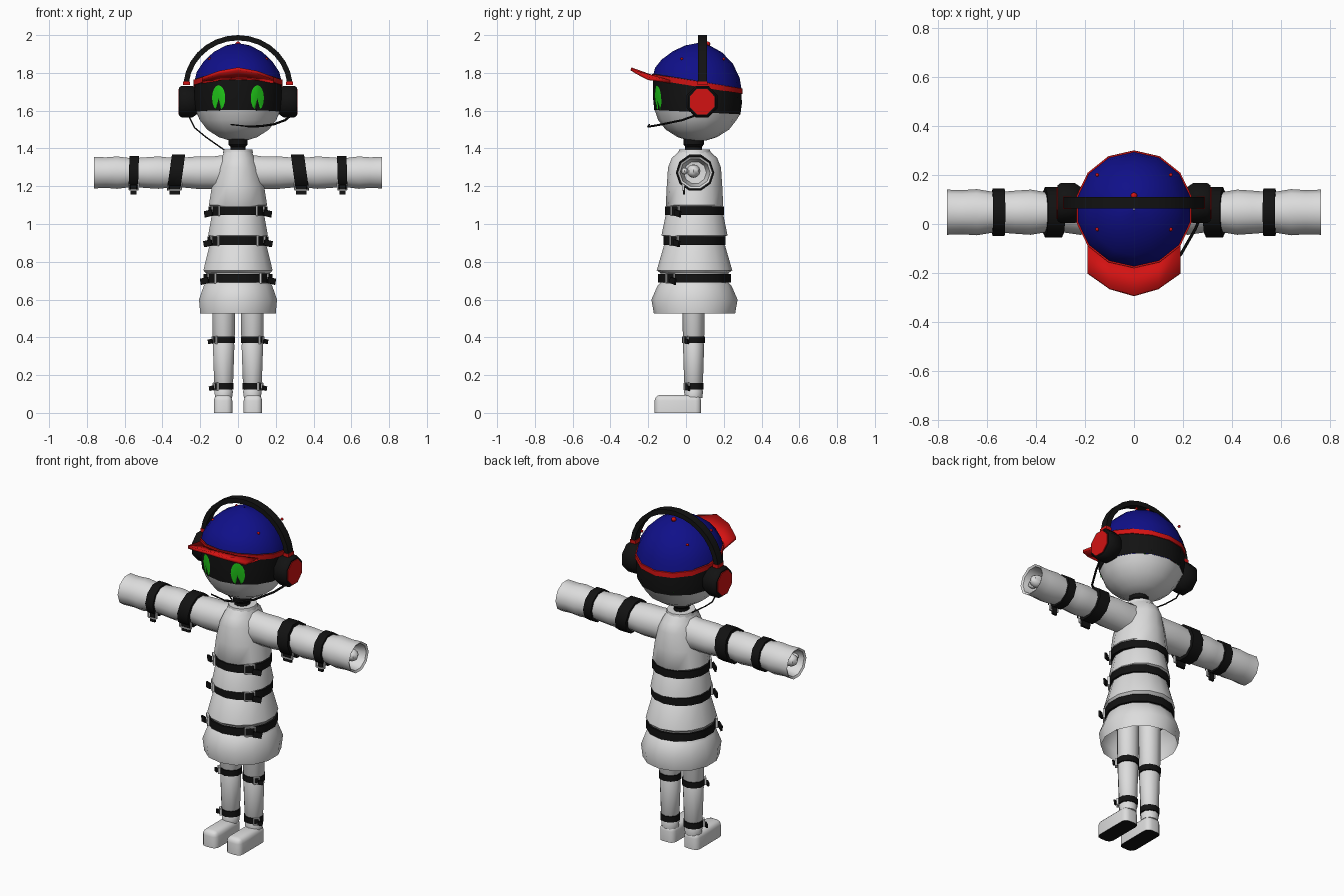
import bpy, bmesh, math
from mathutils import Matrix, Vector

if "Cube" in bpy.data.objects:
    bpy.data.objects.remove(bpy.data.objects["Cube"])


def mat(name, r, g, b):
    m = bpy.data.materials.new(name)
    m.diffuse_color = (r, g, b, 1)
    m.use_nodes = True
    m.node_tree.nodes["Principled BSDF"].inputs["Base Color"].default_value = m.diffuse_color
    return m


WHITE = mat("cloth_white", .72, .72, .72)
BLACK = mat("strap_black", .006, .006, .006)
RED = mat("cap_red", .65, .006, .006)
BLUE = mat("cap_blue", .005, .005, .25)
GREEN = mat("eye_green", .015, .6, .01)


def obj(name, bm, mats, mirror=False):
    me = bpy.data.meshes.new(name)
    bm.to_mesh(me)
    bm.free()
    for m in mats if isinstance(mats, list) else [mats]:
        me.materials.append(m)
    o = bpy.data.objects.new(name, me)
    bpy.context.collection.objects.link(o)
    if mirror:
        o.modifiers.new("mirror", 'MIRROR').use_mirror_merge = False
    return o


def tube(name, rings, n, m, centre=(0, 0), axis='z', cap=False, mirror=False, phase=0.0):
    """rings: (t, ra, rb, shear); t runs along the axis, shear tilts the ring."""
    bm = bmesh.new()
    loops = []
    for ring in rings:
        t, ra, rb = ring[:3]
        s = ring[3] if len(ring) > 3 else 0
        loop = []
        for i in range(n):
            th = 2 * math.pi * (i + phase) / n - math.pi / 2
            a, b = ra * math.cos(th), rb * math.sin(th)
            p = (a + centre[0], b + centre[1], t + s * b)
            loop.append(bm.verts.new(p if axis == 'z' else (p[2], p[0], p[1])))
        loops.append(loop)
    for l0, l1 in zip(loops, loops[1:]):
        for i in range(n):
            j = (i + 1) % n
            bm.faces.new((l0[i], l0[j], l1[j], l1[i]))
    if cap:
        bm.faces.new(loops[0][::-1])
        bm.faces.new(loops[-1])
    return obj(name, bm, m, mirror)


def strap(name, t, w, ra, rb, n, shear=0, d=.02, **kw):
    lo, hi = t - w / 2, t + w / 2
    tube(name, [(lo, ra - d, rb - d, shear), (lo, ra, rb, shear),
                (hi, ra, rb, shear), (hi, ra - d, rb - d, shear)], n, BLACK, **kw)


def box(bm, size, loc, mtx=Matrix()):
    return bmesh.ops.create_cube(bm, size=1, matrix=mtx @ Matrix.Translation(loc) @ Matrix.Diagonal((*size, 1)))


def ball(name, r, loc, m, scale=(1, 1, 1), mirror=False):
    bm = bmesh.new()
    bmesh.ops.create_uvsphere(bm, u_segments=8, v_segments=6, radius=r,
                              matrix=Matrix.Translation(loc) @ Matrix.Diagonal((*scale, 1)))
    return obj(name, bm, m, mirror)


def buckle(name, loc, yaw, w, h):
    """Pale frame plus a dark loose strap tail; local -y points outward."""
    mtx = Matrix.Translation(loc) @ Matrix.Rotation(yaw, 4, 'Z')
    bm = bmesh.new()
    t = .006
    for s in (-1, 1):
        box(bm, (t, .012, h), (s * w / 2, 0, 0), mtx)
        box(bm, (w, .012, t), (0, 0, s * h / 2), mtx)
    obj(name + "_buckle", bm, WHITE, True)
    bm = bmesh.new()
    box(bm, (w * .9, .01, h * .65), (w * .75, -.008, -h * .12),
        mtx @ Matrix.Rotation(-.25, 4, 'Z') @ Matrix.Rotation(.2, 4, 'Y'))
    obj(name + "_tail", bm, BLACK, True)


def wire(name, pts, r, m):
    cu = bpy.data.curves.new(name, 'CURVE')
    cu.dimensions = '3D'
    cu.bevel_depth, cu.bevel_resolution, cu.use_fill_caps = r, 1, True
    sp = cu.splines.new('POLY')
    sp.points.add(len(pts) - 1)
    for p, co in zip(sp.points, pts):
        p.co = (*co, 1)
    cu.materials.append(m)
    bpy.context.collection.objects.link(bpy.data.objects.new(name, cu))


# Head: white chin, black band, blue cap
HC = (0, .06)
tube("chin", [(1.443, .05, .05), (1.46, .105, .105), (1.50, .168, .168), (1.55, .207, .207),
              (1.592, .226, .226, -.05)], 14, WHITE, HC, cap=True)
visor = tube("visor_band", [(1.592, .228, .228, -.05), (1.66, .236, .236, -.09),
                            (1.76, .234, .232, -.16)], 14, BLACK, HC)
tube("cap_crown", [(1.745, .237, .235, -.16), (1.80, .224, .224, -.12), (1.86, .185, .188, -.06),
                   (1.91, .132, .132, -.02), (1.945, .066, .066), (1.957, .003, .003)], 14, BLUE, HC)
tube("cap_rim", [(1.727, .226, .226, -.16), (1.727, .24, .24, -.16), (1.755, .241, .239, -.16),
                 (1.757, .226, .226, -.16)], 14, RED, HC)

# Eyes, pressed onto the band
bm = bmesh.new()
bmesh.ops.create_circle(bm, cap_ends=True, cap_tris=True, segments=16, radius=1,
                        matrix=Matrix.Translation((.1, -.3, 1.668)) @ Matrix.Diagonal((.034, 1, .067, 1))
                        @ Matrix.Rotation(math.pi / 2, 4, 'X'))
eyes = obj("eyes", bm, GREEN, True)
sw = eyes.modifiers.new("wrap", 'SHRINKWRAP')
sw.target, sw.wrap_method, sw.wrap_mode = visor, 'PROJECT', 'ABOVE_SURFACE'
sw.use_project_y, sw.offset = True, .006

# Cap brim: upswept curved plate
bm = bmesh.new()
outer = [(-.19, -.2, 1.775), (-.1, -.262, 1.808), (0, -.29, 1.826), (.1, -.262, 1.808), (.19, -.2, 1.775)]
inner = [(-.19, -.08, 1.757), (-.1, -.13, 1.768), (0, -.15, 1.773), (.1, -.13, 1.768), (.19, -.08, 1.757)]
vo, vi = [[bm.verts.new(p) for p in row] for row in (outer, inner)]
for i in range(4):
    bm.faces.new((vo[i], vo[i + 1], vi[i + 1], vi[i]))
brim = obj("cap_brim", bm, RED)
sol = brim.modifiers.new("thick", 'SOLIDIFY')
sol.thickness, sol.offset = .016, -.6

# Cap eyelets and button
for y in (-.022, .2):
    ball("cap_eyelet", .008, (.15, y, 1.874), RED, mirror=True)
ball("cap_button", .014, (0, .115, 1.952), RED)

# Headset: arched band, cups, joints, boom and cable
bm = bmesh.new()
prev = None
for k in range(15):
    th = math.radians(-84 + 12 * k)
    ring = [bm.verts.new((rx * math.sin(th), y, 1.72 + rz * math.cos(th)))
            for rx, rz, y in ((.29, .28, .064), (.29, .28, .11), (.262, .252, .11), (.262, .252, .064))]
    if prev:
        for i in range(4):
            bm.faces.new((prev[i], prev[i - 1], ring[i - 1], ring[i]))
    else:
        bm.faces.new(ring)
    prev = ring
bm.faces.new(prev[::-1])
bmesh.ops.recalc_face_normals(bm, faces=bm.faces)
obj("headset_band", bm, BLACK)
tube("ear_cup", [(.215, .07, .07), (.24, .088, .09), (.30, .088, .09), (.312, .078, .08)],
     8, BLACK, (.085, 1.648), 'x', True, True, .5)
tube("ear_cup_plate", [(.308, .07, .073), (.316, .07, .073)], 8, RED, (.085, 1.648), 'x', True, True, .5)
bm = bmesh.new()
box(bm, (.036, .052, .02), (.272, .087, 1.745))
obj("headset_joint", bm, RED, True)
wire("mic_boom", [(.28, .05, 1.575), (.25, -.02, 1.55), (.19, -.125, 1.528), (.12, -.18, 1.518), (.05, -.2, 1.516)],
     .006, BLACK)
wire("mic_tip", [(.05, -.2, 1.517), (-.04, -.195, 1.527)], .004, BLACK)
wire("headset_cable", [(-.26, .085, 1.57), (-.23, .08, 1.51), (-.17, .06, 1.46), (-.07, .05, 1.39)], .004, BLACK)

# Neck and gown
BC = (0, .045)
tube("neck", [(1.37, .042, .045), (1.41, .042, .045), (1.42, .052, .054), (1.46, .052, .054)], 10, BLACK, (0, .04), cap=True)
tube("gown", [(.525, .205, .215), (.60, .212, .228), (.675, .185, .195), (.69, .175, .18), (.74, .175, .18),
              (.755, .188, .2), (.885, .155, .162), (.895, .15, .152), (.93, .15, .152), (.94, .162, .175),
              (1.05, .142, .152), (1.06, .138, .145), (1.09, .145, .145), (1.10, .158, .152), (1.2, .142, .147),
              (1.3, .113, .14), (1.35, .09, .12), (1.385, .074, .08), (1.395, .07, .075)], 14, WHITE, BC)
tube("collar", [(1.375, .08, .085), (1.395, .076, .082), (1.395, .04, .045)], 12, WHITE, BC)
for z, ra, rb in ((1.07, .16, .155), (.912, .165, .163), (.713, .188, .193)):
    strap("body_belt", z, .044, ra, rb, 14, centre=BC)
    a = math.radians(48)
    buckle("body_belt", (ra * math.sin(a), .045 - rb * math.cos(a), z), a, .055, .05)

# Sleeves: wavy tubes, hollow at the cuff, with hands inside
AC = (.048, 1.272)
tube("sleeve", [(.06, .085, .1), (.13, .088, .09), (.22, .092, .09), (.29, .082, .083), (.36, .082, .083),
                (.42, .092, .09), (.48, .088, .086), (.53, .084, .082), (.58, .084, .082), (.64, .094, .09),
                (.70, .09, .085), (.762, .092, .088), (.755, .08, .076), (.65, .06, .06), (.645, .01, .01)],
     10, WHITE, AC, 'x', False, True, .5)
strap("upper_arm_strap", .328, .07, .102, .1, 10, -.14, centre=AC, axis='x', mirror=True, phase=.5)
strap("forearm_strap", .552, .05, .097, .093, 10, -.03, centre=AC, axis='x', mirror=True, phase=.5)
ball("hand", .036, (.715, .04, 1.28), WHITE, (1.3, 1, 1), True)
ball("thumb", .018, (.71, -.008, 1.28), WHITE, (1.4, 1, 1), True)
bm = bmesh.new()
for x, w in ((.335, .055), (.553, .03)):
    box(bm, (w, .012, .05), (x, -.01, 1.182), Matrix())
obj("arm_strap_tails", bm, BLACK, True)
bm = bmesh.new()
for x, w in ((.335, .07), (.553, .05)):
    for s in (-1, 1):
        box(bm, (.006, .012, .04), (x + s * w / 2, -.015, 1.2))
        box(bm, (w, .012, .006), (x, -.015, 1.2 + s * .02))
obj("arm_buckles", bm, WHITE, True)

# Legs, leg straps and shoes
LC = (.076, .04)
tube("leg", [(.08, .047, .047), (.115, .052, .05), (.125, .046, .046), (.155, .046, .046), (.165, .053, .05),
             (.36, .06, .056), (.37, .056, .053), (.40, .056, .053), (.41, .062, .057), (.72, .064, .06)],
     10, WHITE, LC, cap=True, mirror=True)
for z, r in ((.387, .064), (.14, .056)):
    strap("leg_strap", z, .034, r, r * .95, 10, centre=LC, mirror=True)
    buckle("leg_strap", (.076 + r * .75, .04 - r * .65, z), math.radians(50), .03, .036)
bm = bmesh.new()
box(bm, (.098, .246, .095), (.079, -.043, .0475))
edges = [e for e in bm.edges if max(v.co.z for v in e.verts) > .01]
bmesh.ops.bevel(bm, geom=edges, offset=.03, segments=3, profile=.5, affect='EDGES')
bm.normal_update()
for f in bm.faces:
    f.material_index = 1 if f.normal.z < -.9 else 0
obj("shoe", bm, [WHITE, BLACK], True)

# Wires to mesh, then smooth shading with sharp edges kept
curves = [o for o in bpy.data.objects if o.type == 'CURVE']
for o in curves:
    o.select_set(True)
bpy.context.view_layer.objects.active = curves[0]
bpy.ops.object.convert(target='MESH')
for o in bpy.data.objects:
    o.select_set(o.type == 'MESH')
bpy.ops.object.shade_smooth_by_angle(angle=math.radians(40))
